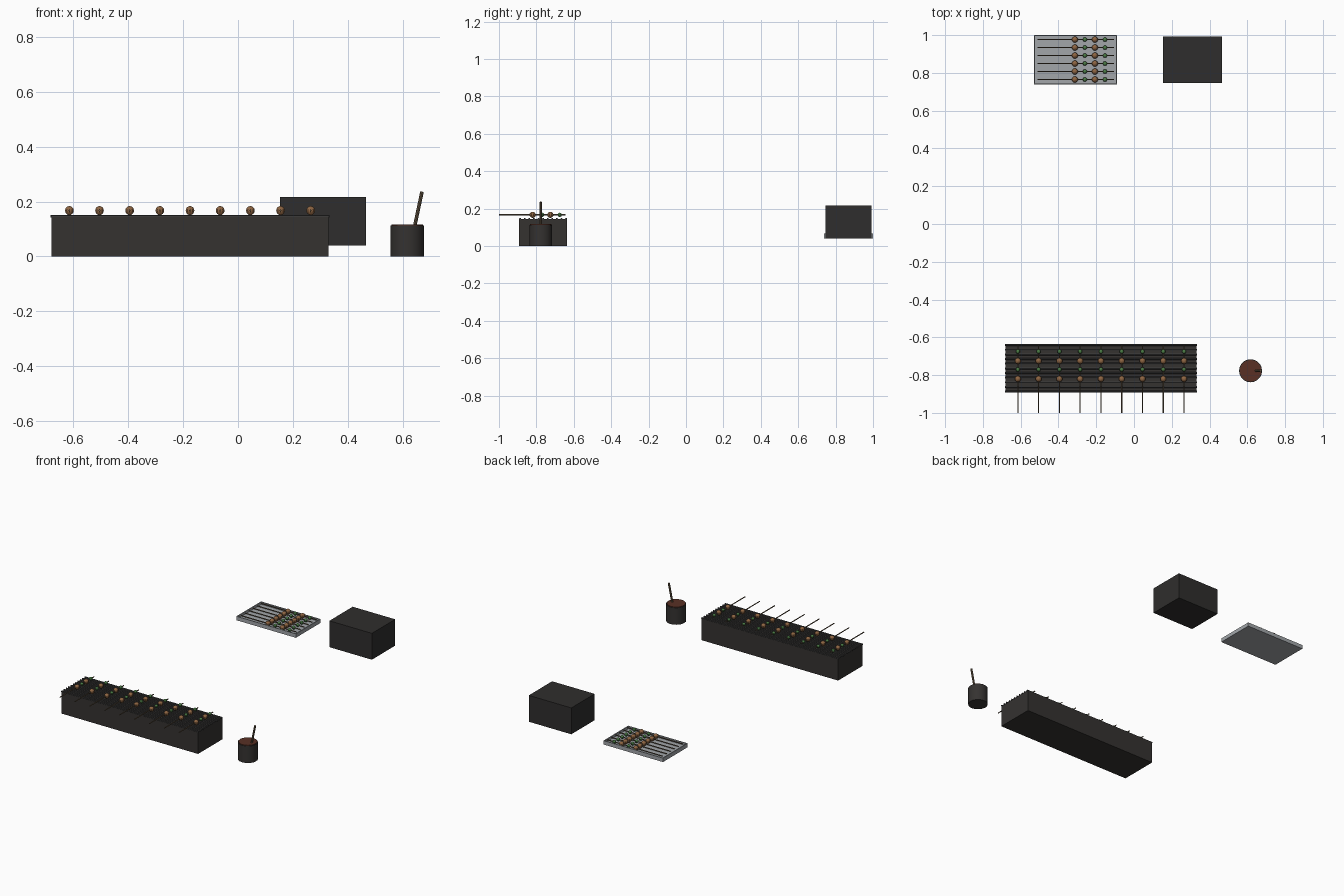
import bpy
from mathutils import Vector

if "Cube" in bpy.data.objects:
    bpy.data.objects.remove(bpy.data.objects["Cube"])


def material(name, r, g, b):
    m = bpy.data.materials.new(name)
    m.diffuse_color = (r, g, b, 1)
    m.use_nodes = True
    m.node_tree.nodes["Principled BSDF"].inputs["Base Color"].default_value = m.diffuse_color
    return m


IRON = material("iron", 0.035, 0.032, 0.030)
COOLER = material("cooler_black", 0.028, 0.027, 0.026)
BAR = material("bar_metal", 0.045, 0.045, 0.045)
STEEL = material("tray_steel", 0.36, 0.38, 0.40)
WOOD = material("skewer_wood", 0.14, 0.10, 0.06)
MEAT = material("meat", 0.27, 0.13, 0.055)
GREEN = material("scallion", 0.07, 0.20, 0.06)
SAUCE = material("sauce", 0.10, 0.03, 0.018)


def finish(name, mat, smooth=False):
    ob = bpy.context.object
    ob.name = name
    ob.data.materials.append(mat)
    if smooth:
        bpy.ops.object.shade_smooth_by_angle()
    return ob


def box(name, x0, x1, y0, y1, z0, z1, mat):
    bpy.ops.mesh.primitive_cube_add(
        size=1, location=((x0 + x1) / 2, (y0 + y1) / 2, (z0 + z1) / 2))
    bpy.context.object.scale = (x1 - x0, y1 - y0, z1 - z0)
    bpy.ops.object.transform_apply(location=False, rotation=False, scale=True)
    return finish(name, mat)


def rod(name, a, b, r, mat, sides=8):
    a, b = Vector(a), Vector(b)
    d = b - a
    bpy.ops.mesh.primitive_cylinder_add(
        vertices=sides, radius=r, depth=d.length, location=(a + b) / 2,
        rotation=d.to_track_quat('Z', 'Y').to_euler())
    return finish(name, mat, True)


def bead(name, p, r, mat):
    bpy.ops.mesh.primitive_uv_sphere_add(
        segments=10, ring_count=8, radius=r, location=p)
    return finish(name, mat)


def skewer(name, a, b, stops):
    # stick with alternating meat and scallion pieces, stops are fractions
    a, b = Vector(a), Vector(b)
    rod(name + "_stick", a, b, 0.0035, WOOD, 6)
    for i, t in enumerate(stops):
        p = a.lerp(b, t)
        if i % 2 == 0:
            bead(name + "_meat", p, 0.0165, MEAT)
        else:
            bead(name + "_scallion", p, 0.0115, GREEN)


# charcoal grill with grate bars
box("grill_body", -0.68, 0.33, -0.893, -0.635, 0, 0.145, IRON)
for i in range(11):
    y = -0.887 + i * 0.0246
    rod("grate_bar", (-0.683, y, 0.146), (0.333, y, 0.146), 0.005, BAR)

# skewers on the grill
for i in range(9):
    x = -0.615 + i * 0.11
    skewer("grill_skewer", (x, -1.0, 0.167), (x, -0.643, 0.167),
           (0.504, 0.644, 0.77, 0.91))

# serving tray with low rim
X0, X1, Y0, Y1 = -0.53, -0.09, 0.739, 1.0
T = 0.006
box("tray_base", X0, X1, Y0, Y1, 0.04, 0.05, STEEL)
for y in (Y0, Y1 - T):
    box("tray_rim_long", X0, X1, y, y + T, 0.05, 0.066, STEEL)
for x in (X0, X1 - T):
    box("tray_rim_short", x, x + T, Y0 + T, Y1 - T, 0.05, 0.066, STEEL)

# skewers on the tray
for i in range(6):
    y = 0.765 + i * 0.0423
    skewer("tray_skewer", (-0.51, y, 0.066), (-0.105, y, 0.066),
           (0.486, 0.617, 0.748, 0.88))

# storage box
box("storage_box", 0.153, 0.467, 0.746, 0.992, 0.04, 0.216, COOLER)

# sauce pot and brush
rod("sauce_pot", (0.617, -0.777, 0), (0.617, -0.777, 0.113), 0.061, IRON, 20)
rod("sauce", (0.617, -0.777, 0.10), (0.617, -0.777, 0.117), 0.057, SAUCE, 20)
rod("brush_handle", (0.640, -0.777, 0.09), (0.671, -0.777, 0.236),
    0.0065, WOOD)
